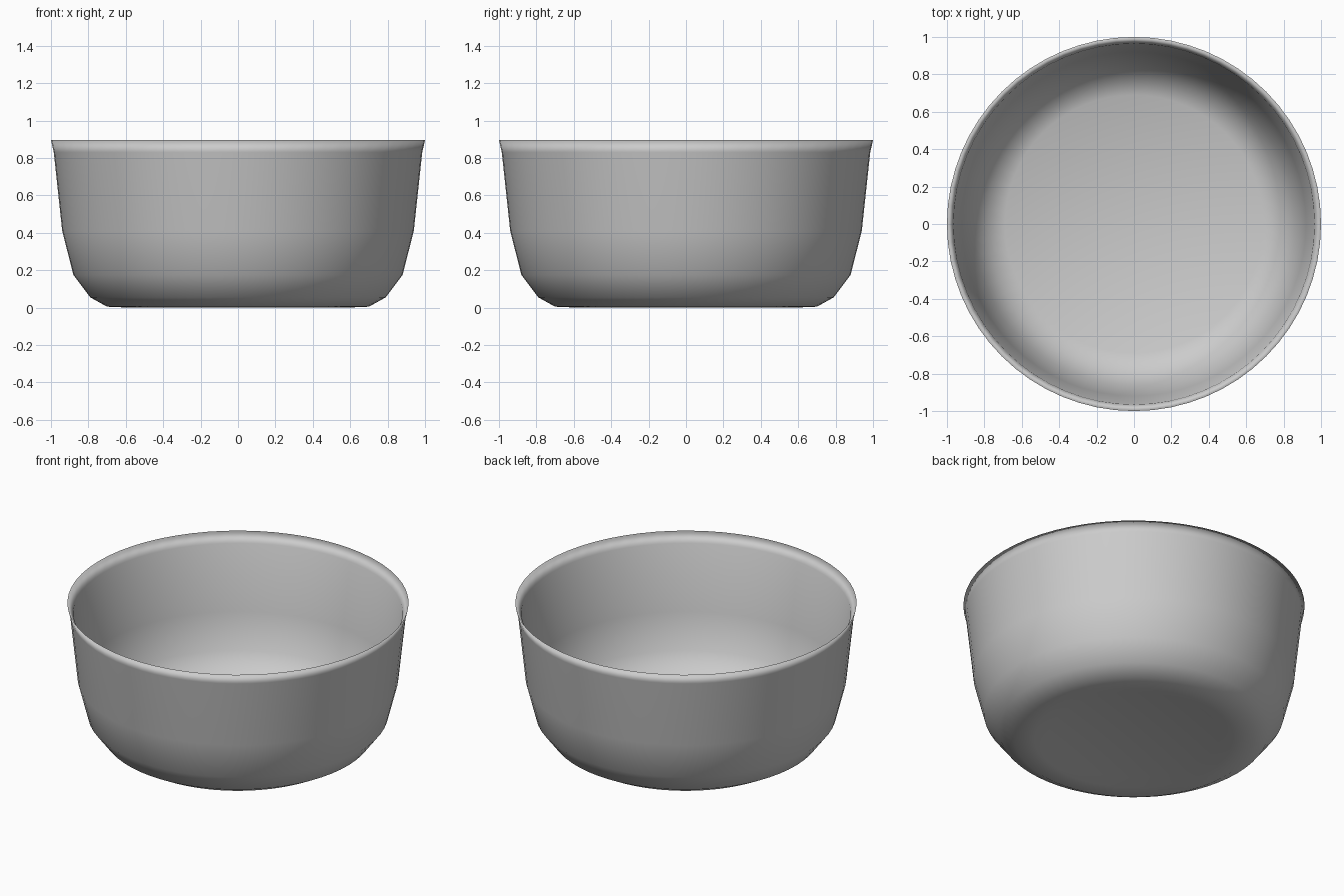
import bpy, bmesh, math

if "Cube" in bpy.data.objects:
    bpy.data.objects.remove(bpy.data.objects["Cube"])

SEGMENTS = 64

# Half profile (radius, height): underside recess, foot, outer wall, lip, inner wall, floor
PROFILE = [
    (0.50, 0.02), (0.58, 0.0), (0.70, 0.005), (0.79, 0.055), (0.88, 0.175),
    (0.94, 0.41), (0.985, 0.83), (1.0, 0.895),
    (0.965, 0.83), (0.92, 0.41), (0.86, 0.185), (0.78, 0.075), (0.69, 0.035),
]


def ring(bm, r, z):
    step = 2 * math.pi / SEGMENTS
    return [bm.verts.new((r * math.cos(i * step), r * math.sin(i * step), z))
            for i in range(SEGMENTS)]


# Lathe the profile around z
bm = bmesh.new()
rings = [ring(bm, r, z) for r, z in PROFILE]
for a, b in zip(rings, rings[1:]):
    for i in range(SEGMENTS):
        j = (i + 1) % SEGMENTS
        bm.faces.new((a[i], a[j], b[j], b[i]))

# Close the underside and the inside floor
bm.faces.new(rings[0][::-1])
bm.faces.new(rings[-1])
bmesh.ops.recalc_face_normals(bm, faces=bm.faces[:])
for f in bm.faces:
    f.smooth = True

mesh = bpy.data.meshes.new("bowl")
bm.to_mesh(mesh)
bm.free()
bowl = bpy.data.objects.new("bowl", mesh)
bpy.context.collection.objects.link(bowl)
